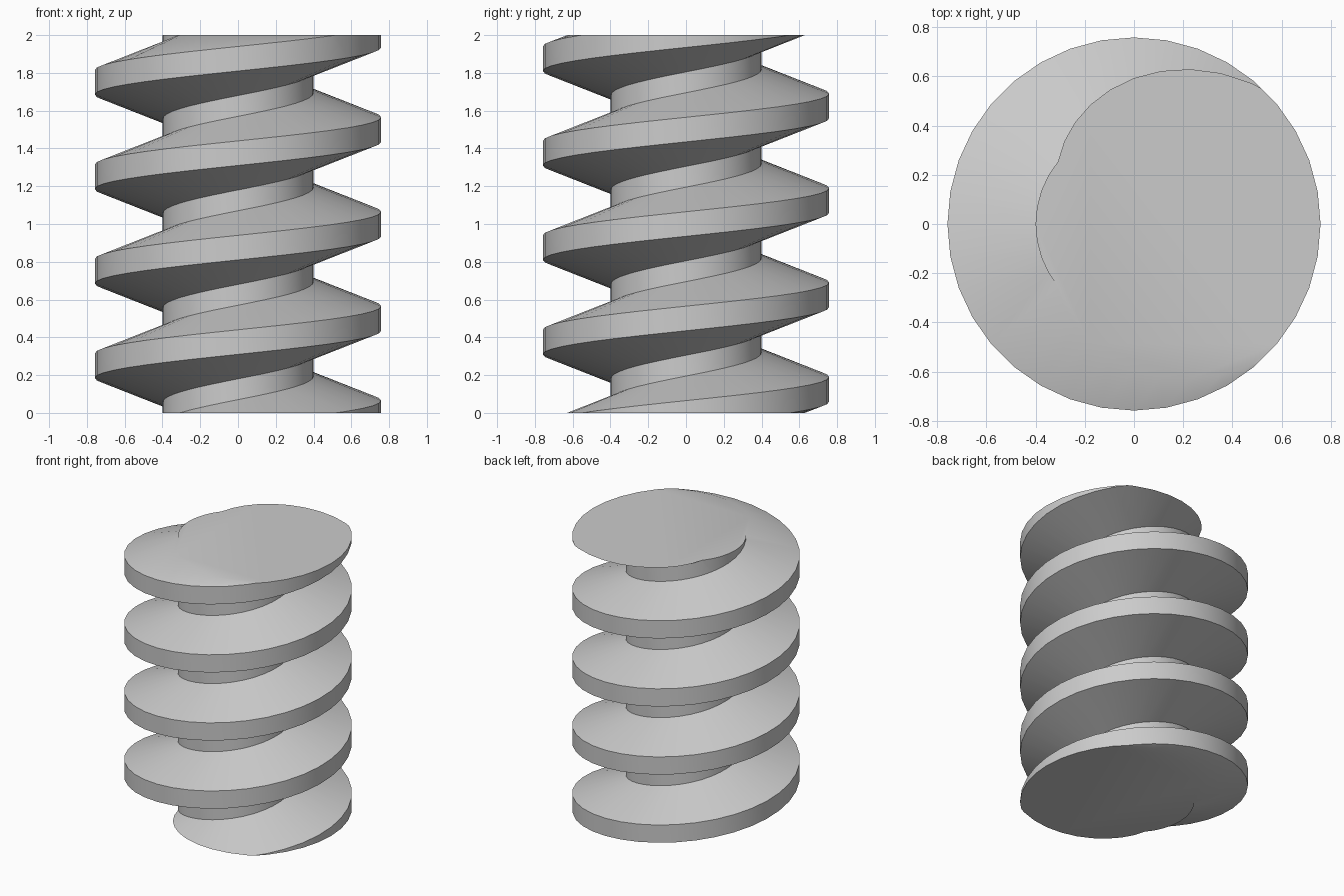
import bpy, bmesh, math

cube = bpy.data.objects.get("Cube")
if cube:
    bpy.data.objects.remove(cube, do_unlink=True)

HEIGHT, PITCH, SIDES = 2.0, 0.5, 36
OUTER, ROOT = 0.758, 0.4
CREST_HALF, ROOT_HALF = 0.065, 0.055

# Trapezoidal thread profile over one pitch: (radius, height)
profile = [(OUTER, -CREST_HALF), (OUTER, CREST_HALF),
           (ROOT, PITCH / 2 - ROOT_HALF), (ROOT, PITCH / 2 + ROOT_HALF)]
points = [(r, z + turn * PITCH) for turn in range(-3, 7) for r, z in profile]

# Helical surface: the profile climbs one pitch in each turn
bm = bmesh.new()
columns = []
for i in range(SIDES):
    a = 2 * math.pi * i / SIDES
    rise = PITCH * i / SIDES
    columns.append([bm.verts.new((r * math.cos(a), r * math.sin(a), z + rise))
                    for r, z in points])

for i in range(SIDES):
    here, there = columns[i], columns[(i + 1) % SIDES]
    shift = len(profile) if i == SIDES - 1 else 0   # seam joins one pitch higher
    for k in range(len(points) - 1 - shift):
        bm.faces.new((here[k], there[k + shift], there[k + 1 + shift], here[k + 1]))

# Cut flat ends and cap them
for level, direction in ((0, -1), (HEIGHT, 1)):
    cut = bmesh.ops.bisect_plane(
        bm, geom=bm.verts[:] + bm.edges[:] + bm.faces[:], dist=1e-5,
        plane_co=(0, 0, level), plane_no=(0, 0, direction), clear_outer=True)
    rim = [e for e in cut["geom_cut"]
           if isinstance(e, bmesh.types.BMEdge) and e.is_boundary]
    bmesh.ops.edgeloop_fill(bm, edges=rim)
bmesh.ops.recalc_face_normals(bm, faces=bm.faces[:])

mesh = bpy.data.meshes.new("screw_thread")
bm.to_mesh(mesh)
bm.free()
screw = bpy.data.objects.new("screw_thread", mesh)
bpy.context.collection.objects.link(screw)

# Plain grey material
grey = bpy.data.materials.new("light grey")
grey.use_nodes = True
colour = (0.6, 0.6, 0.6, 1)
grey.diffuse_color = colour
grey.node_tree.nodes["Principled BSDF"].inputs["Base Color"].default_value = colour
mesh.materials.append(grey)

# Smooth flanks with sharp thread edges
bpy.ops.object.select_all(action="DESELECT")
screw.select_set(True)
bpy.context.view_layer.objects.active = screw
bpy.ops.object.shade_smooth_by_angle(angle=math.radians(30))
